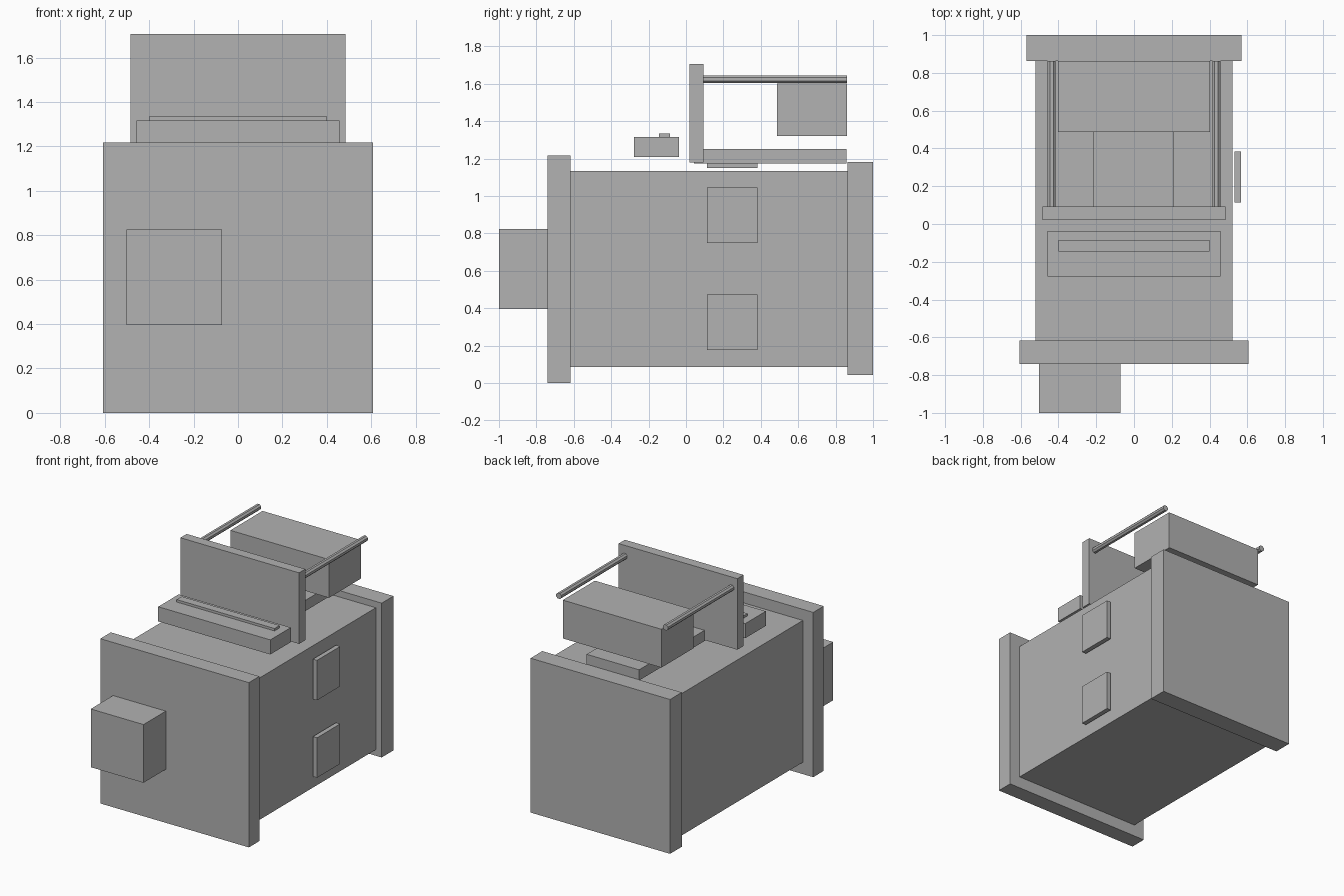
import bpy, bmesh, math
from mathutils import Matrix

if "Cube" in bpy.data.objects:
    bpy.data.objects.remove(bpy.data.objects["Cube"])

grey = bpy.data.materials.new("plain_grey")
grey.diffuse_color = (0.445, 0.445, 0.445, 1)
grey.use_nodes = True
grey.node_tree.nodes["Principled BSDF"].inputs["Base Color"].default_value = grey.diffuse_color


def finish(name, bm):
    mesh = bpy.data.meshes.new(name)
    bm.to_mesh(mesh)
    bm.free()
    mesh.materials.append(grey)
    obj = bpy.data.objects.new(name, mesh)
    bpy.context.collection.objects.link(obj)


def box(name, x, y, z):
    """Box from its (min, max) range on each axis."""
    bm = bmesh.new()
    bmesh.ops.create_cube(bm, size=1)
    bmesh.ops.scale(bm, vec=(x[1] - x[0], y[1] - y[0], z[1] - z[0]), verts=bm.verts)
    bmesh.ops.translate(bm, vec=(sum(x) / 2, sum(y) / 2, sum(z) / 2), verts=bm.verts)
    finish(name, bm)


def rod(name, x, y, z, radius):
    """Eight-sided rod along y with flats on top and bottom."""
    bm = bmesh.new()
    bmesh.ops.create_cone(bm, cap_ends=True, segments=8, radius1=radius,
                          radius2=radius, depth=y[1] - y[0])
    turn = Matrix.Rotation(math.pi / 2, 4, 'X') @ Matrix.Rotation(math.pi / 8, 4, 'Z')
    bmesh.ops.transform(bm, matrix=Matrix.Translation((x, sum(y) / 2, z)) @ turn, verts=bm.verts)
    finish(name, bm)


# Main body with its end plates
box("body", (-0.522, 0.522), (-0.618, 0.863), (0.087, 1.135))
box("front_plate", (-0.607, 0.607), (-0.74, -0.618), (0, 1.217))
box("back_plate", (-0.57, 0.57), (0.863, 1.0), (0.042, 1.182))
box("front_box", (-0.503, -0.072), (-1.0, -0.74), (0.395, 0.825))

# Thin pads floating just off the side and top
for name, z in (("lower", (0.178, 0.473)), ("upper", (0.75, 1.045))):
    box(name + "_side_pad", (0.533, 0.567), (0.113, 0.383), z)
box("top_pad", (-0.148, 0.148), (0.113, 0.383), (1.15, 1.184))

# Top assembly
box("top_slab", (-0.217, 0.212), (0.042, 0.857), (1.173, 1.252))
box("upright_panel", (-0.485, 0.485), (0.02, 0.093), (1.18, 1.705))
box("raised_box", (-0.403, 0.403), (0.487, 0.862), (1.32, 1.603))
for name, side in (("left", -1), ("right", 1)):
    rod(name + "_rod", side * 0.436, (0.09, 0.862), 1.625, 0.0225)

# Low block with a strip, ahead of the panel
box("low_block", (-0.458, 0.458), (-0.277, -0.038), (1.208, 1.316))
box("block_strip", (-0.4, 0.4), (-0.145, -0.085), (1.316, 1.334))
